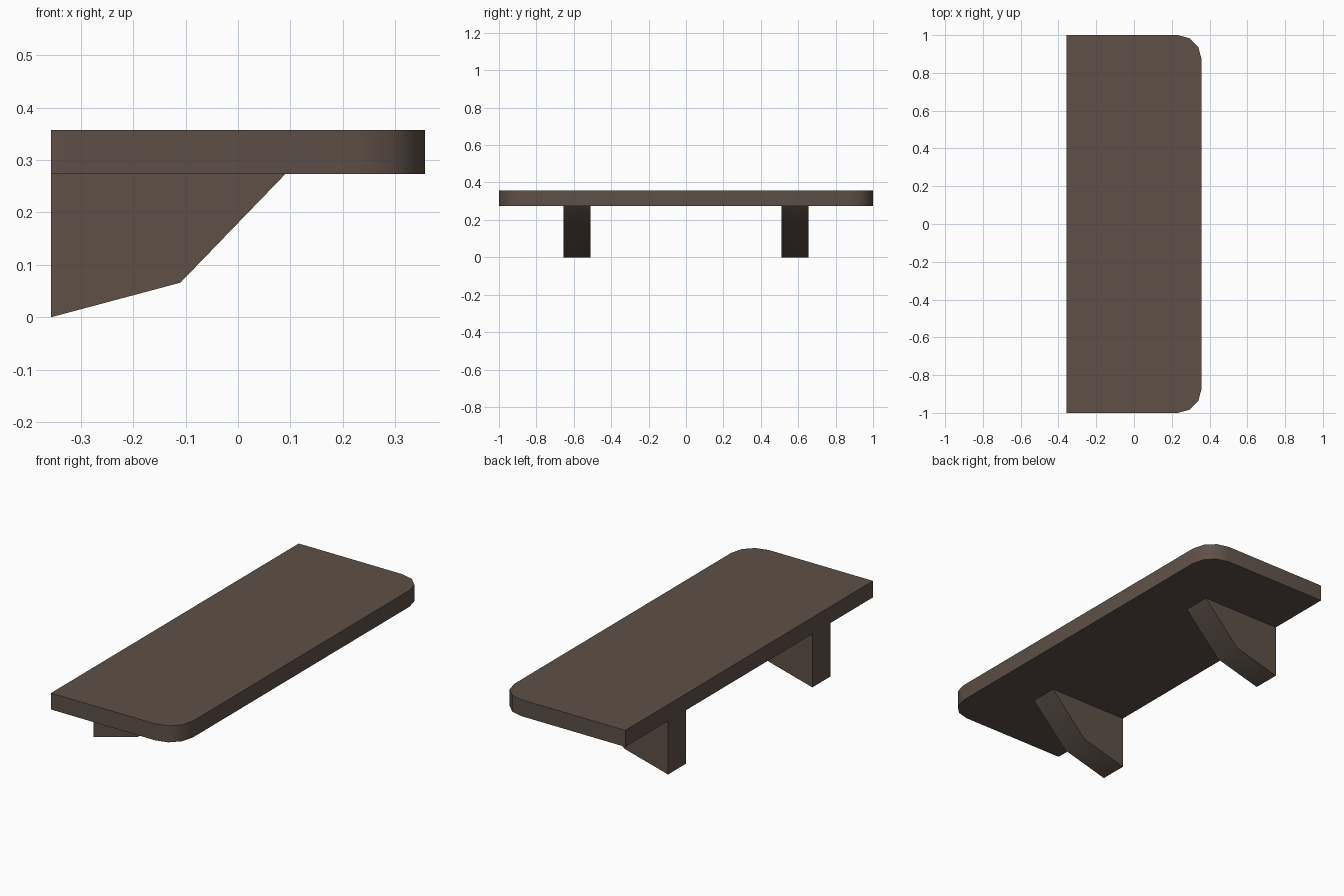
import bpy, bmesh, math
from mathutils import Vector

if "Cube" in bpy.data.objects:
    bpy.data.objects.remove(bpy.data.objects["Cube"])

wood = bpy.data.materials.new("dark brown wood")
wood.diffuse_color = (0.112, 0.081, 0.063, 1)
wood.use_nodes = True
wood.node_tree.nodes["Principled BSDF"].inputs["Base Color"].default_value = wood.diffuse_color


def extruded(name, outline, offset):
    """Solid made by pushing a flat outline along an offset."""
    bm = bmesh.new()
    face = bm.faces.new([bm.verts.new(p) for p in outline])
    new = bmesh.ops.extrude_face_region(bm, geom=[face])["geom"]
    bmesh.ops.translate(bm, vec=Vector(offset),
                        verts=[v for v in new if isinstance(v, bmesh.types.BMVert)])
    bmesh.ops.recalc_face_normals(bm, faces=bm.faces)
    mesh = bpy.data.meshes.new(name)
    bm.to_mesh(mesh)
    bm.free()
    mesh.materials.append(wood)
    ob = bpy.data.objects.new(name, mesh)
    bpy.context.collection.objects.link(ob)
    bpy.ops.object.select_all(action='DESELECT')
    ob.select_set(True)
    bpy.context.view_layer.objects.active = ob
    bpy.ops.object.shade_smooth_by_angle(angle=math.radians(40))
    return ob


# Shelf board: square at the wall edge, rounded at the two outer corners
HALF_W, BOTTOM, TOP, R = 0.357, 0.273, 0.357, 0.125
corner = [(HALF_W - R + R * math.cos(a), 1 - R + R * math.sin(a))
          for a in (math.radians(30 * i) for i in range(4))]
half = corner + [(-HALF_W, 1)]
outline = half + [(x, -y) for x, y in reversed(half)]
extruded("shelf_board", [(x, y, BOTTOM) for x, y in outline], (0, 0, TOP - BOTTOM))

# Wall brackets: angled profile, one near each end
profile = [(-HALF_W, 0), (-0.11, 0.066), (0.09, BOTTOM), (-HALF_W, BOTTOM)]
for name, y in (("front_bracket", -0.655), ("back_bracket", 0.51)):
    extruded(name, [(x, y, z) for x, z in profile], (0, 0.145, 0))
